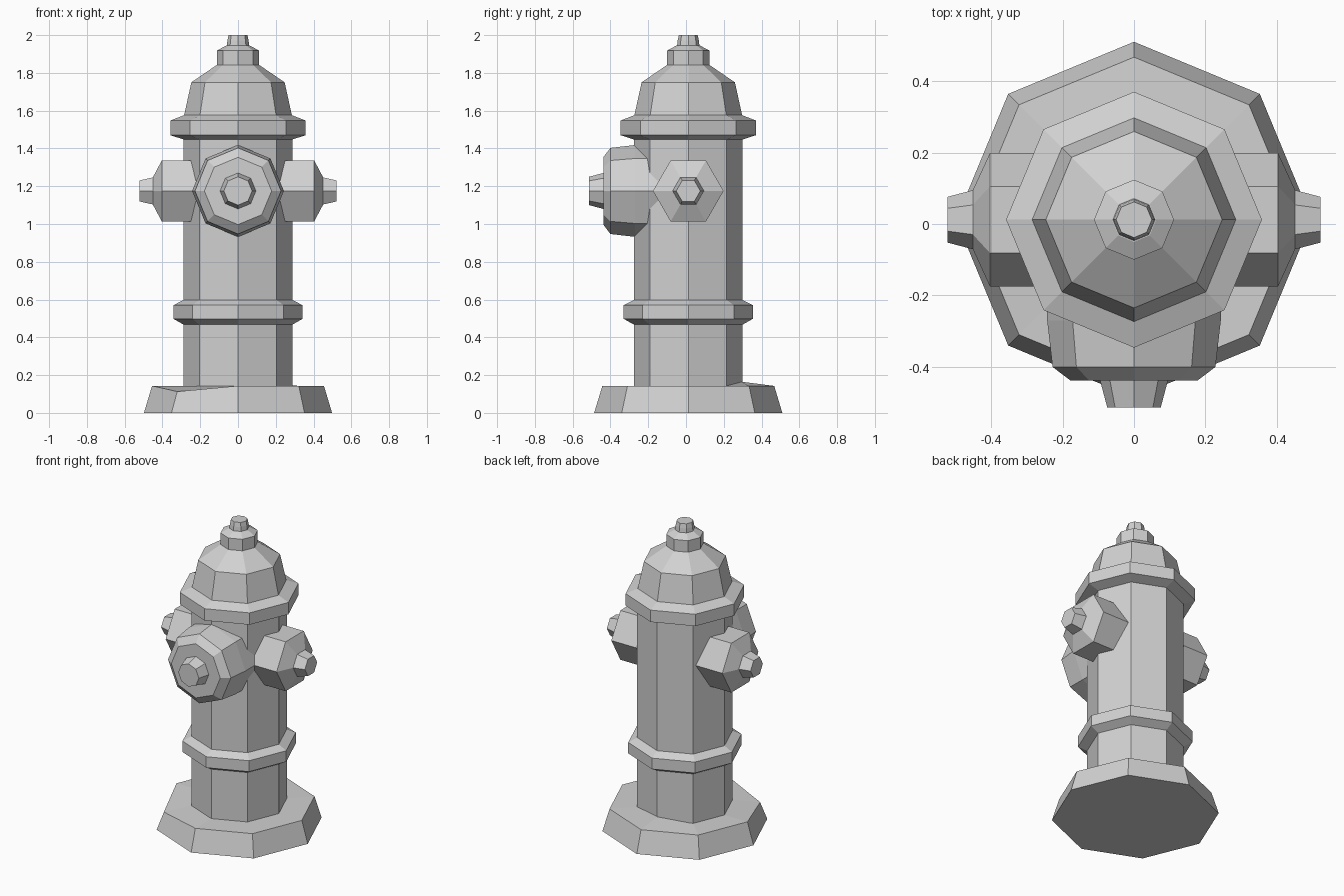
import bpy, bmesh, math
from mathutils import Vector

if "Cube" in bpy.data.objects:
    bpy.data.objects.remove(bpy.data.objects["Cube"])

paint = bpy.data.materials.new("light_grey")
paint.diffuse_color = (0.64, 0.64, 0.64, 1)
paint.use_nodes = True
paint.node_tree.nodes["Principled BSDF"].inputs["Base Color"].default_value = paint.diffuse_color

CY = 0.012      # y of the upright axis
OUTLET_Z = 1.175


def loft(name, sides, profile, origin, axis, across):
    """Faceted closed solid: profile is (radius, distance along axis);
    the first corner of every ring points along 'across'."""
    origin, axis, u = Vector(origin), Vector(axis), Vector(across)
    v = axis.cross(u)
    bm = bmesh.new()
    rings = []
    for r, d in profile:
        ring = []
        for i in range(sides):
            a = 2 * math.pi * i / sides
            ring.append(bm.verts.new(origin + axis * d + (u * math.cos(a) + v * math.sin(a)) * r))
        rings.append(ring)
    for lo, hi in zip(rings, rings[1:]):
        for i in range(sides):
            j = (i + 1) % sides
            bm.faces.new((lo[i], lo[j], hi[j], hi[i]))
    bm.faces.new(rings[0][::-1])
    bm.faces.new(rings[-1])
    bmesh.ops.recalc_face_normals(bm, faces=bm.faces)
    mesh = bpy.data.meshes.new(name)
    bm.to_mesh(mesh)
    bm.free()
    mesh.materials.append(paint)
    obj = bpy.data.objects.new(name, mesh)
    bpy.context.collection.objects.link(obj)
    return obj


def upright(name, profile):
    return loft(name, 8, profile, (0, CY, 0), (0, 0, 1), (1, 0, 0))


# Flared foot, with its slightly uneven top
base = upright("base", [(0.498, 0), (0.455, 0.143), (0.28, 0.143)])
for vert in base.data.vertices:
    x, y, z = vert.co
    if z > 0.1:
        if x < -0.25 and y < -0.25:
            vert.co.z = 0.113       # dipped front left corner
        elif abs(x) < 0.01 and 0.2 < y < 0.4:
            vert.co.z = 0.165       # raised at the back of the barrel

# Barrel and its two collars
upright("barrel", [(0.288, 0.10), (0.288, 1.50)])
upright("lower_collar", [(0.28, 0.463), (0.342, 0.498), (0.342, 0.570), (0.28, 0.602)])
upright("upper_collar", [(0.28, 1.445), (0.358, 1.470), (0.358, 1.548), (0.28, 1.578)])

# Bonnet, nut and tip
upright("bonnet", [(0.29, 1.55), (0.286, 1.572), (0.247, 1.750), (0.105, 1.847)])
upright("top_nut", [(0.112, 1.842), (0.112, 1.918), (0.062, 1.945)])
upright("top_tip", [(0.060, 1.935), (0.056, 1.972), (0.050, 2.0)])

# Large front outlet and its nut
loft("front_outlet", 8, [(0.243, 0), (0.243, 0.27), (0.228, 0.40), (0.178, 0.438)],
     (0, 0, OUTLET_Z), (0, -1, 0), (1, 0, 0))
loft("front_outlet_nut", 8, [(0.095, 0.42), (0.095, 0.438), (0.075, 0.513)],
     (0, 0, OUTLET_Z), (0, -1, 0), (1, 0, 0))

# Hexagonal side outlets and their nuts
for side, s in (("right", 1), ("left", -1)):
    loft(side + "_outlet", 6, [(0.187, 0.1), (0.187, 0.403), (0.085, 0.45)],
         (0, CY, OUTLET_Z), (s, 0, 0), (0, 1, 0))
    loft(side + "_outlet_nut", 6, [(0.083, 0.44), (0.083, 0.45), (0.064, 0.522)],
         (0, CY, OUTLET_Z), (s, 0, 0), (0, 1, 0))
